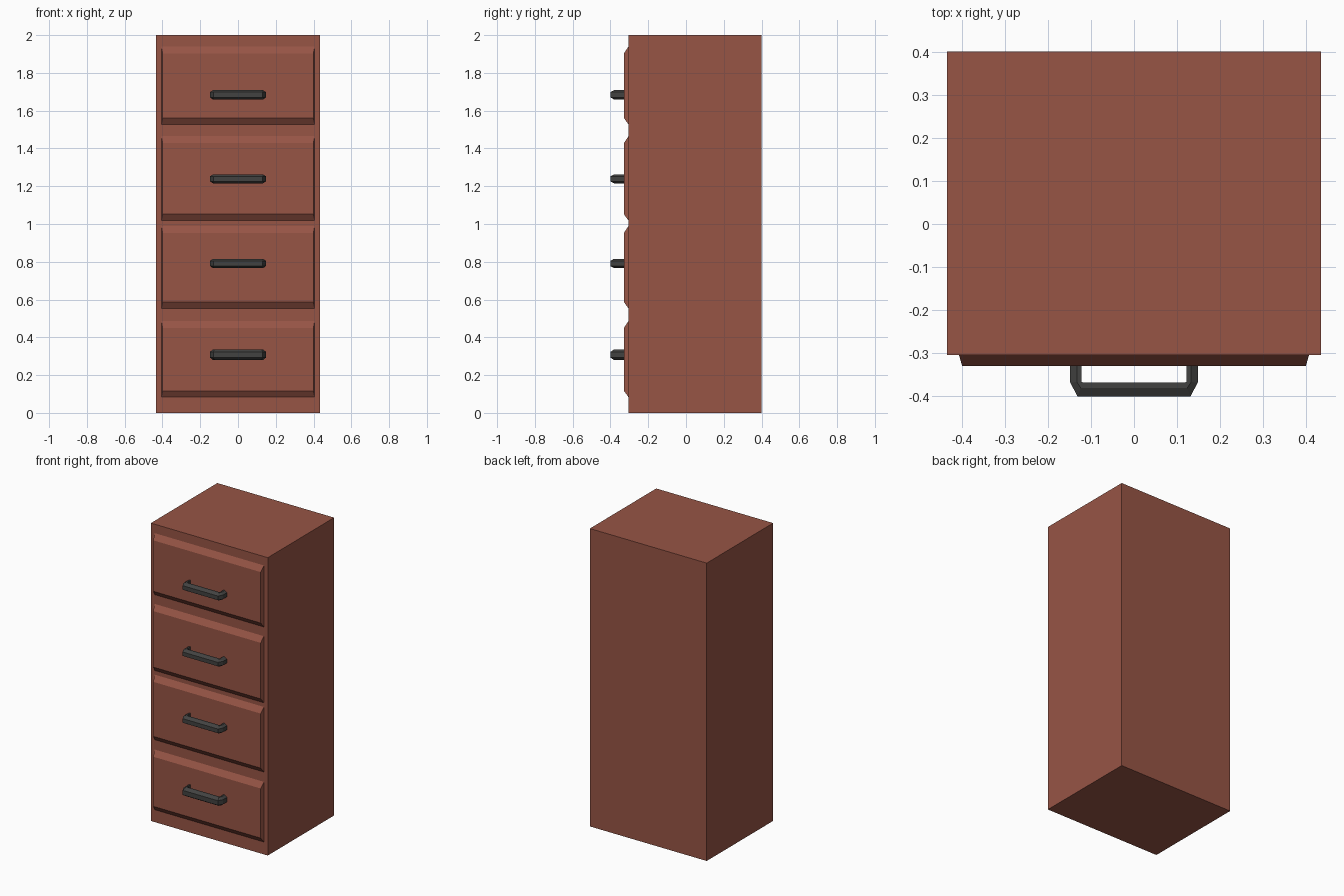
import bpy

if "Cube" in bpy.data.objects:
    bpy.data.objects.remove(bpy.data.objects["Cube"])


def material(name, color):
    m = bpy.data.materials.new(name)
    m.diffuse_color = color
    m.use_nodes = True
    m.node_tree.nodes["Principled BSDF"].inputs["Base Color"].default_value = m.diffuse_color
    return m


WOOD = material("red_brown_paint", (0.31, 0.09, 0.06, 1))
METAL = material("dark_metal", (0.055, 0.055, 0.053, 1))


def loft(name, rings, mat):
    """Closed solid through a list of equal-sized point rings."""
    n = len(rings[0])
    verts = [p for ring in rings for p in ring]
    faces = [tuple(range(n))[::-1], tuple(range(len(verts) - n, len(verts)))]
    for r in range(len(rings) - 1):
        for i in range(n):
            a, b = r * n + i, r * n + (i + 1) % n
            faces.append((a, b, b + n, a + n))
    mesh = bpy.data.meshes.new(name)
    mesh.from_pydata(verts, [], faces)
    mesh.validate()
    obj = bpy.data.objects.new(name, mesh)
    bpy.context.collection.objects.link(obj)
    mesh.materials.append(mat)
    return obj


def rect(hx, y, z0, z1):
    return [(-hx, y, z0), (hx, y, z0), (hx, y, z1), (-hx, y, z1)]


FRONT, PANEL = -0.304, -0.329


def drawer(i, z0, z1):
    # Bevelled drawer front, its rear sunk slightly into the cabinet
    loft(f"drawer_front_{i}", [rect(0.399, PANEL, z0 + 0.034, z1 - 0.037),
                               rect(0.406, FRONT, z0, z1),
                               rect(0.406, FRONT + 0.01, z0, z1)][::-1], WOOD)


def handle(i, z, h):
    # Bent pull: inner and outer outline stations, swept with a tapered section
    inner = [(-0.122, PANEL + 0.005), (-0.122, -0.366), (-0.118, -0.368)]
    outer = [(-0.148, PANEL + 0.005), (-0.148, -0.368), (-0.131, -0.4)]
    inner += [(-x, y) for x, y in reversed(inner)]
    outer += [(-x, y) for x, y in reversed(outer)]
    section = [(0, -h), (0.4, -h), (1, -0.55 * h), (1, 0.55 * h), (0.4, h), (0, h)]
    rings = [[(a[0] + (b[0] - a[0]) * t, a[1] + (b[1] - a[1]) * t, z + dz)
              for t, dz in section] for a, b in zip(inner, outer)]
    loft(f"drawer_handle_{i}", rings, METAL)


# Cabinet body
loft("cabinet_body", [rect(0.434, 0.4, 0, 2), rect(0.434, FRONT, 0, 2)], WOOD)

# Drawers from bottom to top: bottom, top, handle height, handle half thickness
rows = [(0.083, 0.487, 0.308, 0.028), (0.553, 0.99, 0.791, 0.025),
        (1.018, 1.465, 1.239, 0.024), (1.527, 1.94, 1.684, 0.025)]
for i, (z0, z1, hz, h) in enumerate(rows, 1):
    drawer(i, z0, z1)
    handle(i, hz, h)

# Consistent outward normals
import bmesh
for obj in bpy.context.collection.objects:
    bm = bmesh.new()
    bm.from_mesh(obj.data)
    bmesh.ops.recalc_face_normals(bm, faces=bm.faces[:])
    bm.to_mesh(obj.data)
    bm.free()
